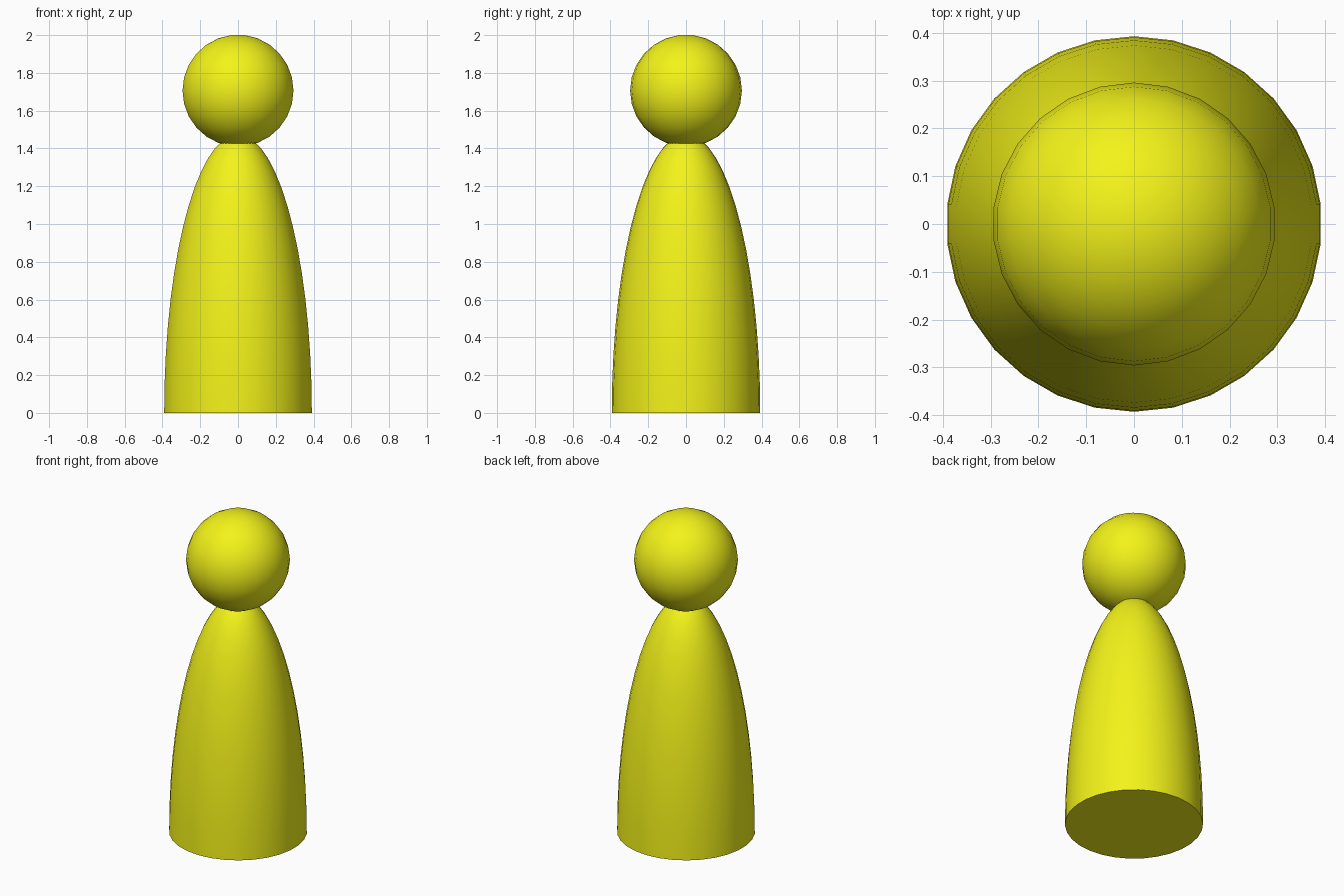
import bpy, bmesh
from math import sin, cos, pi, radians

if "Cube" in bpy.data.objects:
    bpy.data.objects.remove(bpy.data.objects["Cube"])


def lathe(name, profile, sides, mat):
    """Revolve (radius, z) points around z, with flat caps at both ends."""
    bm = bmesh.new()
    rings = [[bm.verts.new((r * cos(pi / 2 + 2 * pi * i / sides),
                            r * sin(pi / 2 + 2 * pi * i / sides), z))
              for i in range(sides)] for r, z in profile]
    for a, b in zip(rings, rings[1:]):
        for i in range(sides):
            j = (i + 1) % sides
            bm.faces.new((a[i], a[j], b[j], b[i]))
    bm.faces.new(rings[0][::-1])
    bm.faces.new(rings[-1])
    mesh = bpy.data.meshes.new(name)
    bm.to_mesh(mesh)
    bm.free()
    obj = bpy.data.objects.new(name, mesh)
    bpy.context.collection.objects.link(obj)
    mesh.materials.append(mat)
    bpy.context.view_layer.objects.active = obj
    obj.select_set(True)
    bpy.ops.object.shade_smooth_by_angle(angle=radians(30))
    obj.select_set(False)
    return obj


yellow = bpy.data.materials.new("yellow")
yellow.diffuse_color = (0.9, 0.9, 0.01, 1)
yellow.use_nodes = True
yellow.node_tree.nodes["Principled BSDF"].inputs["Base Color"].default_value = yellow.diffuse_color

# Body: upper half of a tall ellipsoid, its tip hidden in the head
R, H = 0.393, 1.475
body = [(R * cos(radians(a)), H * sin(radians(a))) for a in range(0, 85, 6)]
lathe("body", body, 30, yellow)

# Head: ball with small flat poles, top at z = 2
r, n = 0.296, 13
angles = [pi * (i + 0.5) / n for i in range(n)]
centre = 2 - r * cos(angles[0])
head = [(r * sin(a), centre - r * cos(a)) for a in angles]
lathe("head", head, 26, yellow)
